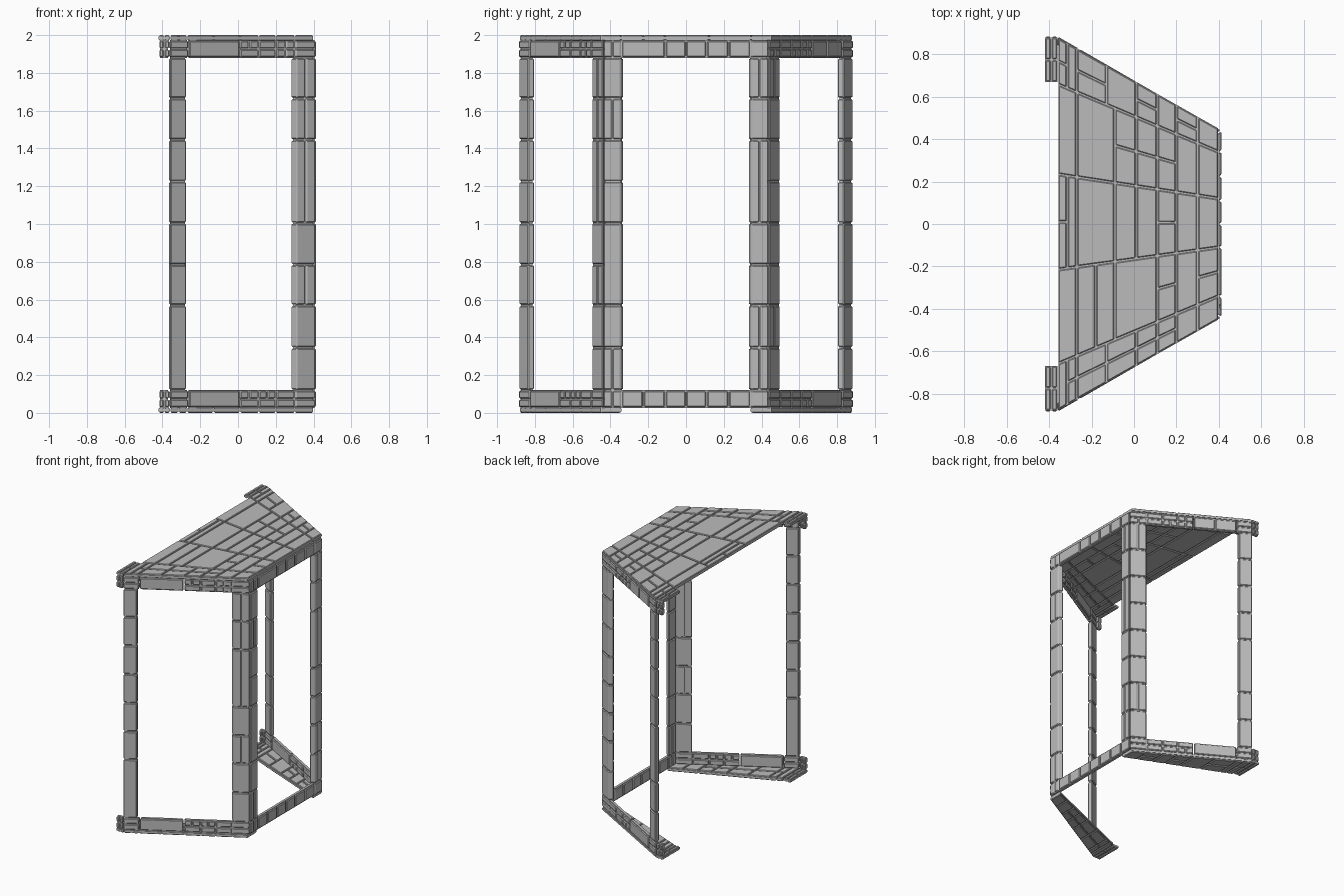
import bpy, bmesh, random
from mathutils import Vector

random.seed(4)
old = bpy.data.objects.get("Cube")
if old:
    bpy.data.objects.remove(old)

stone = bpy.data.materials.new("grey_stone")
stone.use_nodes = True
GREY = (0.5, 0.5, 0.5, 1)
stone.diffuse_color = GREY
stone.node_tree.nodes["Principled BSDF"].inputs["Base Color"].default_value = GREY

GAP = 0.004      # half a joint
INSET = 0.008    # depth of the mortar behind the stone faces


def prism(bm, quad, z0, z1):
    """Add a four-sided block from a plan outline."""
    low = [bm.verts.new((x, y, z0)) for x, y in quad]
    top = [bm.verts.new((x, y, z1)) for x, y in quad]
    bm.faces.new(low[::-1])
    bm.faces.new(top)
    for i in range(4):
        j = (i + 1) % 4
        bm.faces.new((low[i], low[j], top[j], top[i]))


def finish(name, bm, bevel=0.005):
    bmesh.ops.recalc_face_normals(bm, faces=bm.faces)
    mesh = bpy.data.meshes.new(name)
    bm.to_mesh(mesh)
    bm.free()
    mesh.materials.append(stone)
    obj = bpy.data.objects.new(name, mesh)
    bpy.context.collection.objects.link(obj)
    if bevel:
        mod = obj.modifiers.new("chamfer", "BEVEL")
        mod.width = bevel
        mod.segments = 1
    return obj


def section(a, b, c, d, f0, f1, g0=0.0, g1=1.0):
    """Part of the quad whose outer edge is a-b and inner edge is c-d."""
    a, b, c, d = map(Vector, (a, b, c, d))
    point = lambda f, g: a.lerp(b, f).lerp(c.lerp(d, f), g)
    return [point(f0, g0), point(f1, g0), point(f1, g1), point(f0, g1)]


def pairs(values):
    return list(zip(values[:-1], values[1:]))


# Plan of the bay wall: outer and inner lines
OUTER = [(-0.42, 0.885), (-0.36, 0.885), (0.412, 0.44), (0.412, -0.44)]
INNER = [(-0.42, 0.85), (-0.369, 0.85), (0.377, 0.42), (0.377, -0.42)]


def segment(i, side):
    return [(x, y * side) for x, y in (OUTER[i], OUTER[i + 1], INNER[i], INNER[i + 1])]


def blocks(name, seg, joints, levels, core_inset=INSET, split=0.0):
    """Stones along a wall segment, stacked by levels, over a recessed core."""
    length = (Vector(seg[0]) - Vector(seg[1])).length
    g = GAP / length
    bm, core = bmesh.new(), bmesh.new()
    for f0, f1 in pairs(joints):
        for z0, z1 in pairs(levels):
            mid = (f0 + f1) / 2
            cuts = [f0, mid, f1] if random.random() < split else [f0, f1]
            for h0, h1 in pairs(cuts):
                prism(bm, section(*seg, h0 + g, h1 - g), z0 + GAP, z1 - GAP)
    e, k = core_inset / length, core_inset / 0.035
    prism(core, section(*seg, joints[0] + e, joints[-1] - e, k, 1 - k), levels[0], levels[-1])
    finish(name, bm)
    finish(name + "_mortar", core, 0)


def paving(name, outer, inner, xs, z0, splits=()):
    """One fanned course of slabs between two lines, given as y at back and front."""
    xa, xb = xs[0], xs[-1]
    seg = [(xa, outer[0]), (xb, outer[1]), (xa, inner[0]), (xb, inner[1])]
    length = xb - xa
    g = GAP / length
    bm, core = bmesh.new(), bmesh.new()
    for i, (x0, x1) in enumerate(pairs(xs)):
        rows = [0, 0.5, 1] if i in splits else [0, 1]
        f0, f1 = (x0 - xa) / length, (x1 - xa) / length
        k = GAP / abs((outer[0] - inner[0]) * (1 - f1) + (outer[1] - inner[1]) * f1)
        for r0, r1 in pairs(rows):
            prism(bm, section(*seg, f0 + g, f1 - g, r0 + k, r1 - k), z0, z0 + 0.03)
    prism(core, section(*seg, 0.005, 0.995), z0 + 0.008, z0 + 0.022)
    finish(name, bm, 0.004)
    finish(name + "_mortar", core, 0)


# Posts: shared joint heights, with a few stones joined into longer ones
HEIGHTS = [0.12, 0.345, 0.57, 0.785, 1.005, 1.225, 1.445, 1.665, 1.88]


def post(name, seg, f0, f1, skip, split=0.0):
    levels = [z for i, z in enumerate(HEIGHTS) if i not in skip]
    blocks(name, seg, [f0, f1], levels, split=split)


for side, label in ((-1, "front"), (1, "back")):
    wing = segment(1, side)
    face = segment(2, side)
    post(label + "_end_post", wing, 0.0, 0.115, (1,) if side < 0 else (3,))
    post(label + "_corner_post_wing", wing, 0.865, 1.0, (5,) if side < 0 else (), 0.3)
    post(label + "_corner_post_face", face, 0.0, 0.11, (3,) if side < 0 else (5,), 0.3)

    # Upright kerbs along the wings and their short end returns
    for level, z0 in (("lower", 0.027), ("upper", 1.88)):
        z1 = z0 + 0.093
        zm = (z0 + z1) / 2
        tag = f"{label}_{level}"
        blocks(tag + "_return_kerb", segment(0, side), [0, 0.5, 1], [z0, zm, z1])
        blocks(tag + "_kerb_end", wing, [0.0, 0.13], [z0, zm, z1])
        blocks(tag + "_kerb_long", wing, [0.13, 0.48], [z0, z1], split=0.5)
        blocks(tag + "_kerb_short", wing, [0.48, 0.61, 0.73, 0.86, 1.0], [z0, zm, z1], split=0.2)

# Upright kerbs across the wide face
for level, z0 in (("lower", 0.027), ("upper", 1.88)):
    blocks(level + "_face_kerb", segment(2, 1), [0, 0.11, 0.375, 0.625, 0.89, 1],
           [z0, z0 + 0.093], split=0.3)

# Flat wing bands, the same for sill and roof
BAND = [-0.36, -0.315, -0.27, -0.13, 0.01, 0.11, 0.2, 0.3, 0.4]
for level, z0 in (("sill", 0.0), ("roof", 1.97)):
    for side, label in ((-1, "front"), (1, "back")):
        paving(f"{label}_{level}_band", (0.88 * side, 0.45 * side), (0.66 * side, 0.34 * side),
               BAND, z0, (0, 2, 4, 6) if side > 0 else (1, 2, 3, 4, 5))
        paving(f"{label}_{level}_return", (0.88 * side, 0.88 * side), (0.67 * side, 0.67 * side),
               [-0.42, -0.39, -0.36], z0, (0, 1))

# Roof fill: three fanned courses between the bands
paving("roof_back_course", (0.66, 0.34), (0.235, 0.12),
       [-0.36, -0.27, -0.09, 0.01, 0.11, 0.2, 0.3, 0.4], 1.97, (2, 3, 4))
paving("roof_middle_course", (0.235, 0.12), (-0.215, -0.11),
       [-0.36, -0.315, -0.27, -0.09, 0.01, 0.11, 0.2, 0.3, 0.4], 1.97, (0, 5))
paving("roof_front_course", (-0.215, -0.11), (-0.66, -0.34),
       [-0.36, -0.27, -0.18, -0.09, 0.11, 0.2, 0.3, 0.4], 1.97, (4, 6))
